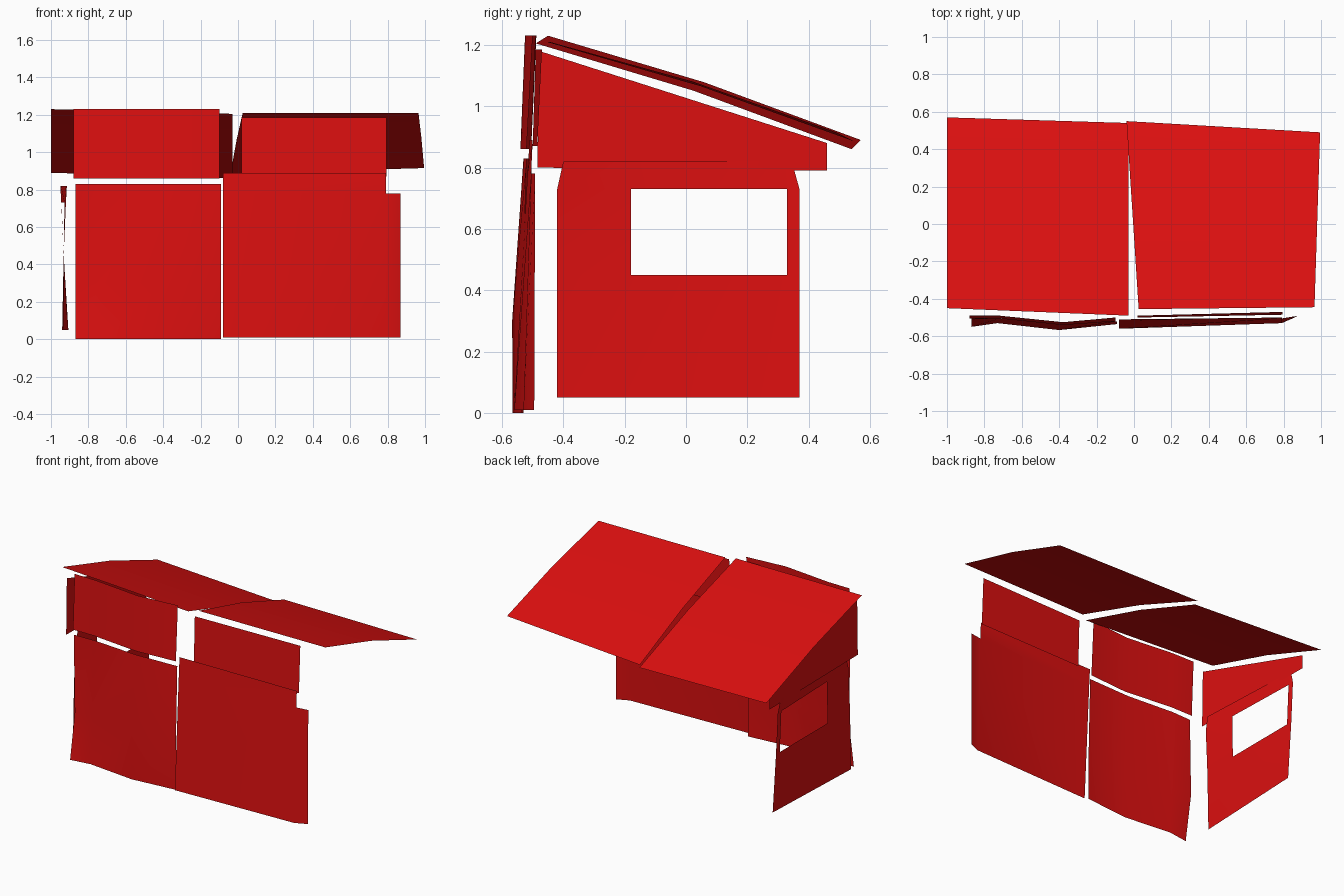
import bpy
import bmesh
from mathutils import Vector

# Remove the default object
default_cube = bpy.data.objects.get("Cube")
if default_cube:
    bpy.data.objects.remove(default_cube, do_unlink=True)

# Single painted sheet colour
red_paint = bpy.data.materials.new("red_paint")
red_paint.use_nodes = True
red_colour = (0.72, 0.005, 0.005, 1)
red_paint.diffuse_color = red_colour
shader = next(node for node in red_paint.node_tree.nodes if node.type == 'BSDF_PRINCIPLED')
shader.inputs["Base Color"].default_value = red_colour
shader.inputs["Roughness"].default_value = 0.6


def sheet(name, rows, openings=()):
    """Skin a thin sheet across rows of points, leaving out the listed cells."""
    mesh = bpy.data.meshes.new(name)
    builder = bmesh.new()
    grid = [[builder.verts.new(point) for point in row] for row in rows]
    for r, (lower, upper) in enumerate(zip(grid, grid[1:])):
        for c in range(len(lower) - 1):
            if (r, c) not in openings:
                builder.faces.new((lower[c], lower[c + 1], upper[c + 1], upper[c]))
    builder.to_mesh(mesh)
    builder.free()
    mesh.materials.append(red_paint)
    mesh.shade_smooth()
    panel = bpy.data.objects.new(name, mesh)
    bpy.context.collection.objects.link(panel)
    return panel


def front_row(height, xs, ys):
    """One horizontal line of points across a front panel."""
    return [(x, y, height) for x, y in zip(xs, ys)]


def side_row(height, xs, ys):
    """One horizontal line of points along a side panel, x running front to back."""
    front, back = xs
    span = ys[-1] - ys[0]
    return [(front + (back - front) * (y - ys[0]) / span, y, height) for y in ys]


def roof(name, front_edge, back_edge, bulge=0.018):
    """Sloping roof sheet with a slight crown along its middle."""
    middle = [(Vector(a) + Vector(b)) / 2 + Vector((0, 0, bulge))
              for a, b in zip(front_edge, back_edge)]
    sheet(name, [front_edge, middle, back_edge])


# Two roof sheets sloping down to the back
roof("right_roof_sheet",
     [(-1, -0.45, 1.23), (-0.03, -0.49, 1.205)],
     [(-1, 0.57, 0.89), (-0.03, 0.54, 0.86)])
roof("left_roof_sheet",
     [(0.025, -0.455, 1.21), (0.965, -0.445, 1.21)],
     [(-0.04, 0.55, 0.885), (0.995, 0.49, 0.915)])

# Dented front panels on the right
dent_columns = (-0.87, -0.73, -0.4, -0.09)
sheet("right_lower_front_panel", [
    front_row(0, dent_columns, (-0.55, -0.53, -0.565, -0.535)),
    front_row(0.3, dent_columns, (-0.5, -0.51, -0.567, -0.535)),
    front_row(0.83, dent_columns, (-0.51, -0.505, -0.53, -0.52)),
])
upper_columns = (-0.88, -0.72, -0.38, -0.1)
sheet("right_upper_front_panel", [
    front_row(0.86, upper_columns, (-0.505, -0.505, -0.54, -0.52)),
    front_row(1.23, upper_columns, (-0.488, -0.49, -0.525, -0.5)),
])

# Leaning front panels on the left, the lower one notched at its outer corner
step_columns = (-0.08, 0.79, 0.87)
sheet("left_lower_front_panel", [
    front_row(0.01, step_columns, (-0.56, -0.53, -0.495)),
    front_row(0.78, step_columns, (-0.517, -0.505, -0.492)),
    front_row(0.89, step_columns[:2] + (0.8,), (-0.51, -0.5, -0.5)),
], openings={(1, 1)})
sheet("left_upper_front_panel", [
    front_row(0.87, (0.02, 0.795), (-0.5, -0.485)),
    front_row(1.185, (0.02, 0.795), (-0.49, -0.47)),
])

# Twisted side wall with a window opening
wall_columns = (-0.42, -0.18, 0.33, 0.37)
sheet("right_side_wall", [
    side_row(0.05, (-0.94, -0.907), wall_columns),
    side_row(0.45, (-0.932, -0.932), wall_columns),
    side_row(0.73, (-0.92, -0.945), wall_columns),
    side_row(0.82, (-0.915, -0.95), (-0.4, -0.18, 0.3, 0.345)),
], openings={(1, 1)})

# Wedge-shaped gable above the side wall
gable_x = -0.945
sheet("right_side_gable", [
    [(gable_x, -0.485, 0.8), (gable_x, 0.46, 0.79)],
    [(gable_x, -0.478, 1.18), (gable_x, 0.46, 0.88)],
])

# Drop unused corner points left over at the notch
for panel in bpy.context.collection.objects:
    if panel.type == 'MESH' and panel.name.startswith("left_lower"):
        cleaner = bmesh.new()
        cleaner.from_mesh(panel.data)
        loose = [vert for vert in cleaner.verts if not vert.link_faces]
        bmesh.ops.delete(cleaner, geom=loose, context='VERTS')
        cleaner.to_mesh(panel.data)
        cleaner.free()
